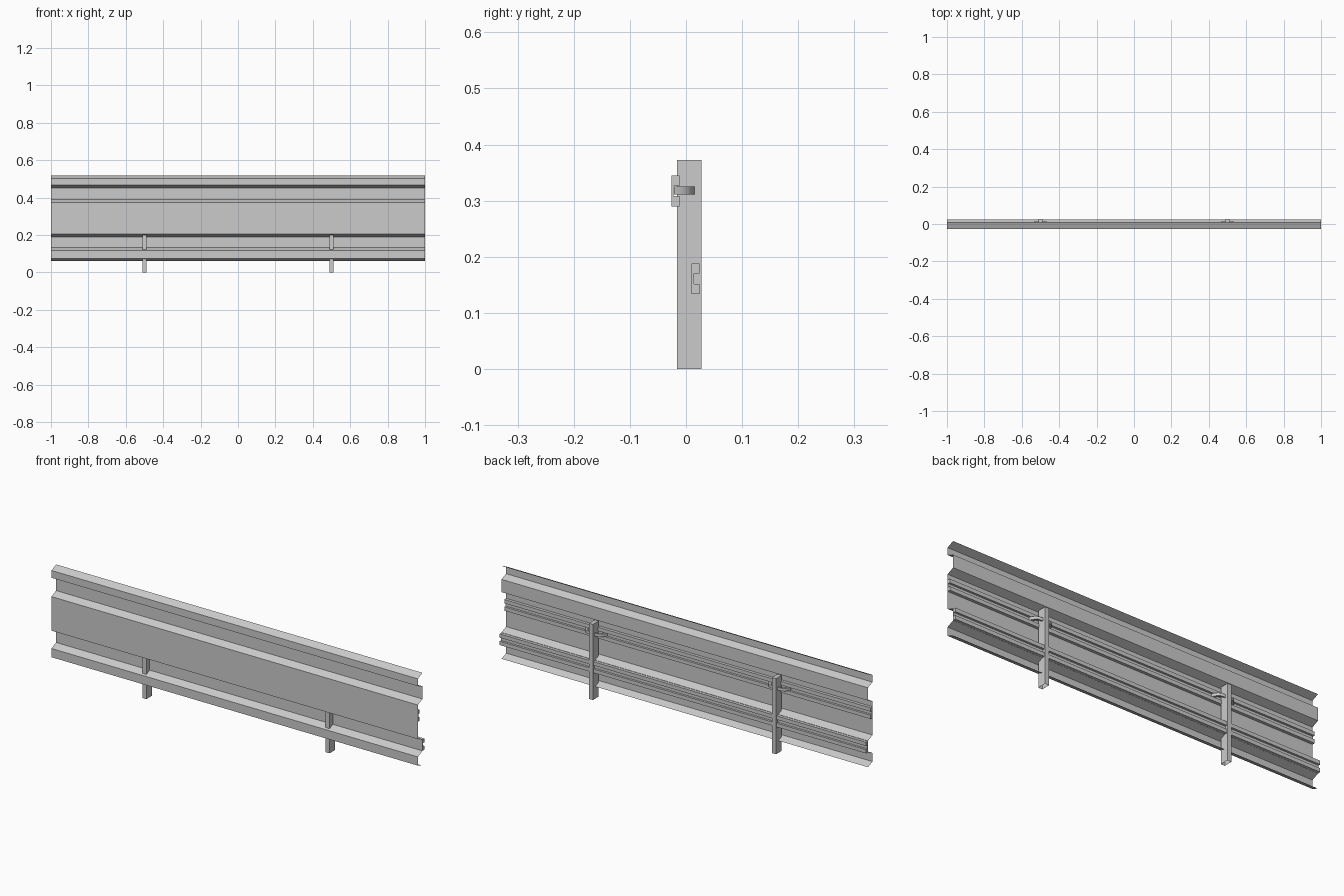
import bpy
import bmesh

default = bpy.data.objects.get("Cube")
if default:
    bpy.data.objects.remove(default, do_unlink=True)

steel = bpy.data.materials.new("galvanised grey")
steel.use_nodes = True
GREY = (0.6, 0.6, 0.6, 1)
steel.diffuse_color = GREY
steel.node_tree.nodes["Principled BSDF"].inputs["Base Color"].default_value = GREY


def finish(name, bm):
    mesh = bpy.data.meshes.new(name)
    bm.to_mesh(mesh)
    bm.free()
    mesh.materials.append(steel)
    obj = bpy.data.objects.new(name, mesh)
    bpy.context.collection.objects.link(obj)
    return obj


def strip(name, profile, axis, start, end, closed=False, caps=False):
    """Sweep a flat profile along x or z; points are (y, z) or (x, y)."""
    bm = bmesh.new()
    ends = []
    for s in (start, end):
        ends.append([bm.verts.new((s, a, b) if axis == "x" else (a, b, s))
                     for a, b in profile])
    n = len(profile)
    for i in range(n if closed else n - 1):
        j = (i + 1) % n
        bm.faces.new((ends[0][i], ends[0][j], ends[1][j], ends[1][i]))
    if caps:
        bm.faces.new(ends[0])
        bm.faces.new(ends[1])
    if closed:
        bmesh.ops.recalc_face_normals(bm, faces=bm.faces)
    return finish(name, bm)


# Folded sheet: three raised bands with two recesses between them
FRONT, BACK = -0.026, 0.010
bands = [(0.518, 0.502, 0.466, 0.452),
         (0.389, 0.373, 0.205, 0.190),
         (0.133, 0.117, 0.074, 0.060)]
profile = []
for top, upper, lower, bottom in bands:
    profile += [(BACK, top), (FRONT, upper), (FRONT, lower), (BACK, bottom)]
strip("barrier_sheet", profile, "x", -1, 1)


# Stiffening channels behind the sheet, each with two lips and a thin web
def channel(name, y, z):
    d, t, h, g = 0.0145, 0.004, 0.0275, 0.009
    section = [(y, z - h), (y + d, z - h), (y + d, z - g), (y + t, z - g),
               (y + t, z + g), (y + d, z + g), (y + d, z + h), (y, z + h)]
    strip(name, section, "x", -1, 1, closed=True, caps=True)


channel("upper_channel", FRONT, 0.317)
channel("lower_channel", BACK, 0.161)

# Box posts, with curved straps tying them to the upper channel
for side, x in (("right", -0.5), ("left", 0.5)):
    w = 0.011
    strip(side + "_post", [(x - w, -0.016), (x + w, -0.016), (x + w, 0.028), (x - w, 0.028)],
          "z", 0, 0.373, closed=True)
    post = bpy.data.objects[side + "_post"]
    bm = bmesh.new()
    bm.from_mesh(post.data)
    bmesh.ops.holes_fill(bm, edges=[e for e in bm.edges if e.is_boundary
                                    and e.verts[0].co.z > 0.3])
    bm.to_mesh(post.data)
    bm.free()
    for s in (-1, 1):
        curve = [(0.058, -0.021), (0.054, -0.008), (0.046, 0.004),
                 (0.034, 0.012), (w, 0.015), (w, 0.008),
                 (0.030, 0.005), (0.039, -0.003), (0.044, -0.021)]
        strap = strip(side + "_strap", [(x + s * a, b) for a, b in curve],
                      "z", 0.311, 0.325, closed=True, caps=True)
        strap.data.shade_smooth()
        strap.data.set_sharp_from_angle(angle=0.8)
